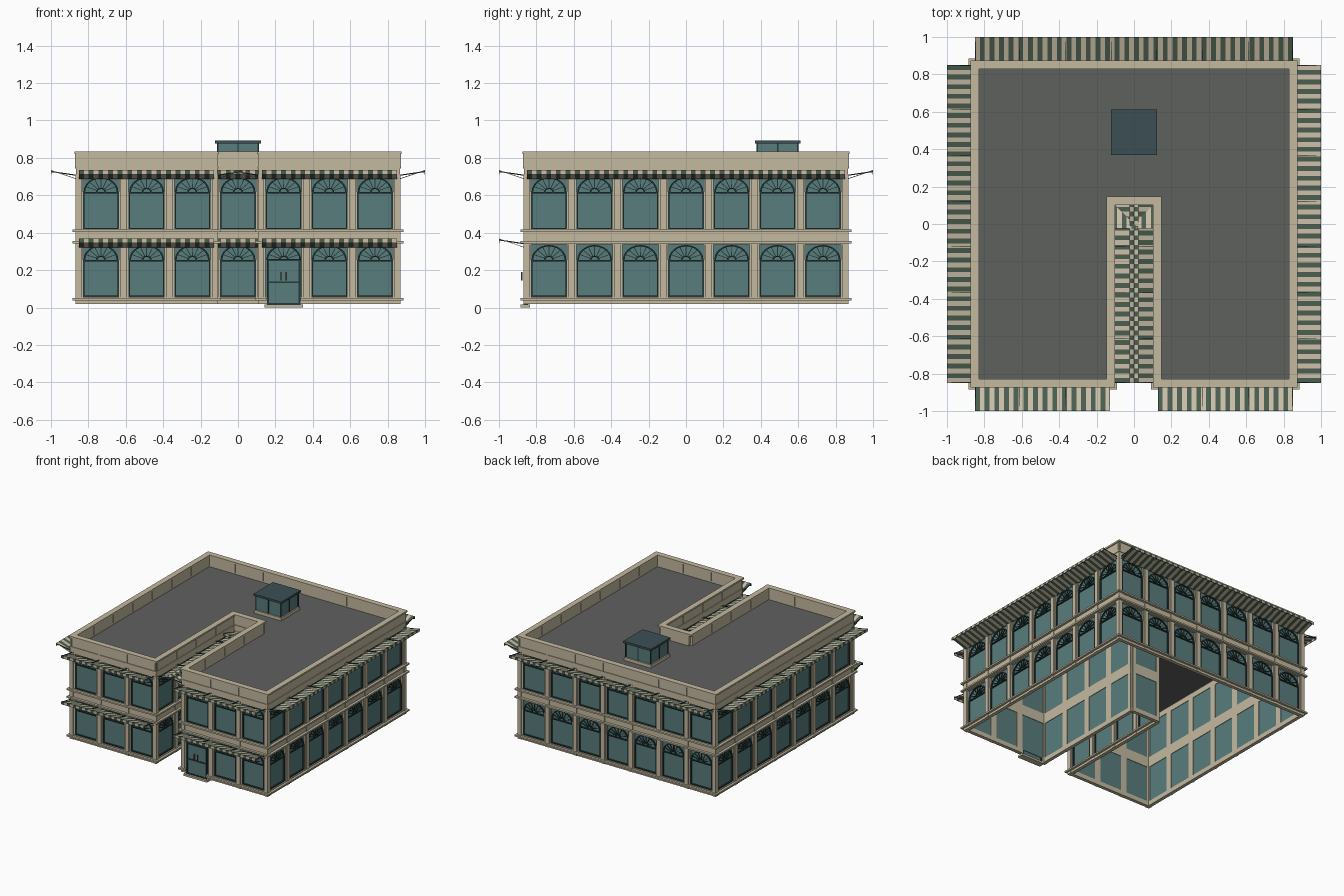
import bpy, bmesh, math
from mathutils import Vector, Matrix

if "Cube" in bpy.data.objects:
    bpy.data.objects.remove(bpy.data.objects["Cube"])

H = 0.855            # half width of the block
B = 2 * H / 7        # bay width
S = B / 2            # half width of the entrance slot
ROOF = 0.74


def mat(name, rgb):
    m = bpy.data.materials.new(name)
    lin = [c / 12.92 if c < 0.04 else ((c + 0.055) / 1.055) ** 2.4 for c in rgb]
    m.diffuse_color = (*lin, 1)
    m.use_nodes = True
    m.node_tree.nodes["Principled BSDF"].inputs["Base Color"].default_value = m.diffuse_color
    return m


STONE = mat("stone", (0.77, 0.73, 0.63))
GLASS = mat("glass", (0.35, 0.49, 0.49))
FRAME = mat("frame", (0.15, 0.22, 0.22))
GREEN = mat("green_cloth", (0.29, 0.37, 0.31))
CREAM = mat("cream_cloth", (0.80, 0.75, 0.66))
DARK = mat("roofing", (0.37, 0.38, 0.37))
CAP = mat("cap", (0.23, 0.31, 0.33))
BRONZE = mat("bronze", (0.33, 0.27, 0.2))

parts = {}           # part name -> (bmesh, material)


def part(name, material):
    if name not in parts:
        parts[name] = (bmesh.new(), material)
    return parts[name][0]


def box(name, material, M, u0, u1, v0, v1, z0, z1):
    bm = part(name, material)
    T = Matrix.Translation(((u0 + u1) / 2, (v0 + v1) / 2, (z0 + z1) / 2))
    bmesh.ops.create_cube(bm, size=1, matrix=M @ T @ Matrix.Diagonal((u1 - u0, v1 - v0, z1 - z0, 1)))


def quad(name, material, M, pts):
    bm = part(name, material)
    bm.faces.new([bm.verts.new(M @ Vector(p)) for p in pts])


def prism(name, material, M, pts, v0, v1):
    """Extrude a (u, z) outline between two depths."""
    bm = part(name, material)
    f = bm.faces.new([bm.verts.new(M @ Vector((u, v0, z))) for u, z in pts])
    ext = bmesh.ops.extrude_face_region(bm, geom=[f])["geom"]
    d = M.to_3x3() @ Vector((0, v1 - v0, 0))
    bmesh.ops.translate(bm, vec=d, verts=[g for g in ext if isinstance(g, bmesh.types.BMVert)])


def fan(M, c, z, r=0.093, squash=0.85):
    """Half-round fanlight: two arcs and radiating bars."""
    def at(rad, a):
        return (c + rad * math.cos(a), z + squash * rad * math.sin(a))
    n = 12
    for r0, r1 in ((r - 0.009, r), (0.018, 0.026)):
        arc = [math.pi * i / n for i in range(n + 1)]
        for a, b in zip(arc, arc[1:]):
            prism("fanlight_arches", FRAME, M, [at(r0, a), at(r1, a), at(r1, b), at(r0, b)], -0.008, 0.002)
    for i in range(1, 8):
        a = math.pi * i / 8
        w0, w1 = 0.0024 / 0.022, 0.0024 / r
        prism("fanlight_bars", FRAME, M, [at(0.022, a - w0), at(r - 0.004, a - w1),
              at(r - 0.004, a + w1), at(0.022, a + w0)], -0.008, 0.0)


def window(M, c, z):
    hw, t = 0.096, 0.008
    zt = z + 0.2
    for s in (-1, 1):
        a, b = sorted((c + s * hw, c + s * (hw - t)))
        box("window_frames", FRAME, M, a, b, -0.01, 0.003, z, zt)
    box("window_frames", FRAME, M, c - hw, c + hw, -0.01, 0.003, z, z + t)
    box("window_frames", FRAME, M, c - hw, c + hw, -0.01, 0.003, zt - t, zt)
    fan(M, c, zt)


def door(M, c):
    for s in (-1, 1):
        a, b = sorted((c + s * 0.09, c + s * 0.079))
        box("door_frame", FRAME, M, a, b, -0.01, 0.014, 0.015, 0.26)
        box("door_handles", BRONZE, M, c + s * 0.014 - 0.003, c + s * 0.014 + 0.003, 0.018, 0.026, 0.145, 0.19)
    for z in (0.015, 0.13, 0.25):
        box("door_frame", FRAME, M, c - 0.09, c + 0.09, -0.01, 0.014, z, z + 0.01)
    box("door_glass", GLASS, M, c - 0.085, c + 0.085, -0.005, 0.01, 0.02, 0.255)
    box("door_step", STONE, M, c - 0.103, c + 0.103, -0.02, 0.03, 0, 0.016)
    fan(M, c, 0.255)


def awning(M, L, z):
    """Striped cloth that rises outward, with a short hanging edge."""
    n = round(L / 0.0258)
    w = (L - 0.01) / n
    for i in range(n):
        nm, m = (("awning_green_stripes", GREEN), ("awning_cream_stripes", CREAM))[i % 2]
        a, b = 0.005 + i * w, 0.005 + (i + 1) * w
        quad(nm, m, M, [(a, 0.01, z), (b, 0.01, z), (b, 0.144, z + 0.045), (a, 0.144, z + 0.045)])
        quad(nm, m, M, [(a, 0.144, z + 0.045), (b, 0.144, z + 0.045), (b, 0.144, z + 0.024), (a, 0.144, z + 0.024)])
    for i in range(round(L / B) + 1):
        u = min(max(i * B, 0.008), L - 0.008)
        q = [(0.01, z + 0.022), (0.144, z + 0.042), (0.144, z + 0.036), (0.01, z + 0.016)]
        quad("awning_struts", FRAME, M, [(u, v, h) for v, h in q])


def wall(x, y, n, bays, e0=1, e1=1, lower=False, door_bay=None):
    """One facade; e0/e1 say whether mouldings wrap around each end."""
    nv = Vector((*n, 0))
    u = Vector((0, 0, 1)).cross(nv)
    M = Matrix.Translation((x, y, 0)) @ Matrix((u, nv, (0, 0, 1))).transposed().to_4x4()
    L = bays * B

    def band(name, v1, z0, z1, v0=-0.015):
        box(name, STONE, M, -v1 * e0, L + v1 * e1, v0, v1, z0, z1)
    gap = bays * [None] if door_bay is None else None
    box("glazing", GLASS, M, 0, L, -0.011, -0.007, 0.05, ROOF)
    # Horizontal stone bands; the plinth breaks at the door
    if door_bay is None:
        band("plinth", 0.012, 0.02, 0.055)
        band("plinth_moulding", 0.03, 0.038, 0.05)
    else:
        c = (door_bay + 0.5) * B
        for a, b in ((-0.012, c - 0.09), (c + 0.09, L + 0.012)):
            box("plinth", STONE, M, a, b, -0.015, 0.012, 0.02, 0.055)
            box("plinth_moulding", STONE, M, a, b, -0.015, 0.03, 0.038, 0.05)
    band("floor_band", 0.01, 0.338, 0.42)
    band("floor_moulding", 0.03, 0.343, 0.355)
    band("floor_moulding", 0.03, 0.405, 0.417)
    band("top_band", 0.012, 0.697, 0.75)
    band("parapet", 0.012, ROOF, 0.825, -0.02)
    # Coping spans both sides of the parapet
    box("coping", STONE, M, -0.02 * e0 - 0.025 * (1 - e0), L + 0.02 * e1 + 0.025 * (1 - e1),
        -0.025, 0.02, 0.822, 0.835)
    band("parapet_moulding", 0.017, 0.742, 0.752)
    # Piers, pilasters and parapet joints at each bay line
    for i in range(bays + 1):
        p = i * B
        a = max(p - 0.026, -0.01 * e0)
        b = min(p + 0.026, L + 0.01 * e1)
        box("piers", STONE, M, a, b, -0.015, 0.006, 0.02, ROOF)
        box("pilasters", STONE, M, max(p - 0.017, -0.015 * e0), min(p + 0.017, L + 0.015 * e1),
            -0.005, 0.015, 0.02, 0.71)
        box("parapet_joints", STONE, M, p - 0.004, p + 0.004, -0.023, 0.016, 0.752, 0.822)
    for i in range(bays):
        c = (i + 0.5) * B
        window(M, c, 0.418)
        if i == door_bay:
            door(M, c)
        else:
            window(M, c, 0.055)
    awning(M, L, 0.688)
    if lower:
        awning(M, L, 0.322)


# Outer facades
wall(-H, -H, (0, -1), 3, lower=True)
wall(S, -H, (0, -1), 3, lower=True, door_bay=0)
wall(H, -H, (1, 0), 7)
wall(H, H, (0, 1), 7)
wall(-H, H, (-1, 0), 7)
# Slot facades
wall(-S, -H, (1, 0), 4, e1=0)
wall(-S, S, (0, -1), 1, e0=0, e1=0, lower=True)
wall(S, S, (-1, 0), 4, e0=0)

# Flat roof, U shaped
I = Matrix.Identity(4)
bm = part("roof", DARK)
outline = [(-H, -H), (-S, -H), (-S, S), (S, S), (S, -H), (H, -H), (H, H), (-H, H)]
bm.faces.new([bm.verts.new((x, y, ROOF)) for x, y in outline])

# Rooftop lantern
cy = 0.49
box("lantern_curb", STONE, I, -0.118, 0.118, cy - 0.118, cy + 0.118, ROOF, 0.765)
box("lantern_glass", GLASS, I, -0.108, 0.108, cy - 0.108, cy + 0.108, 0.765, 0.88)
box("lantern_cap", CAP, I, -0.122, 0.122, cy - 0.122, cy + 0.122, 0.877, 0.893)
for k in range(4):
    R = Matrix.Translation((0, cy, 0)) @ Matrix.Rotation(k * math.pi / 2, 4, 'Z')
    for u in (-0.108, 0, 0.108):
        box("lantern_bars", FRAME, R, u - 0.004, u + 0.004, 0.104, 0.112, 0.765, 0.88)

# Turn the collected parts into objects
for name, (bm, material) in parts.items():
    if name != "roof":
        bmesh.ops.recalc_face_normals(bm, faces=bm.faces)
    me = bpy.data.meshes.new(name)
    bm.to_mesh(me)
    bm.free()
    me.materials.append(material)
    ob = bpy.data.objects.new(name, me)
    bpy.context.collection.objects.link(ob)
    if name.startswith("awning"):
        sol = ob.modifiers.new("thickness", 'SOLIDIFY')
        sol.thickness = 0.003
        sol.offset = 0
